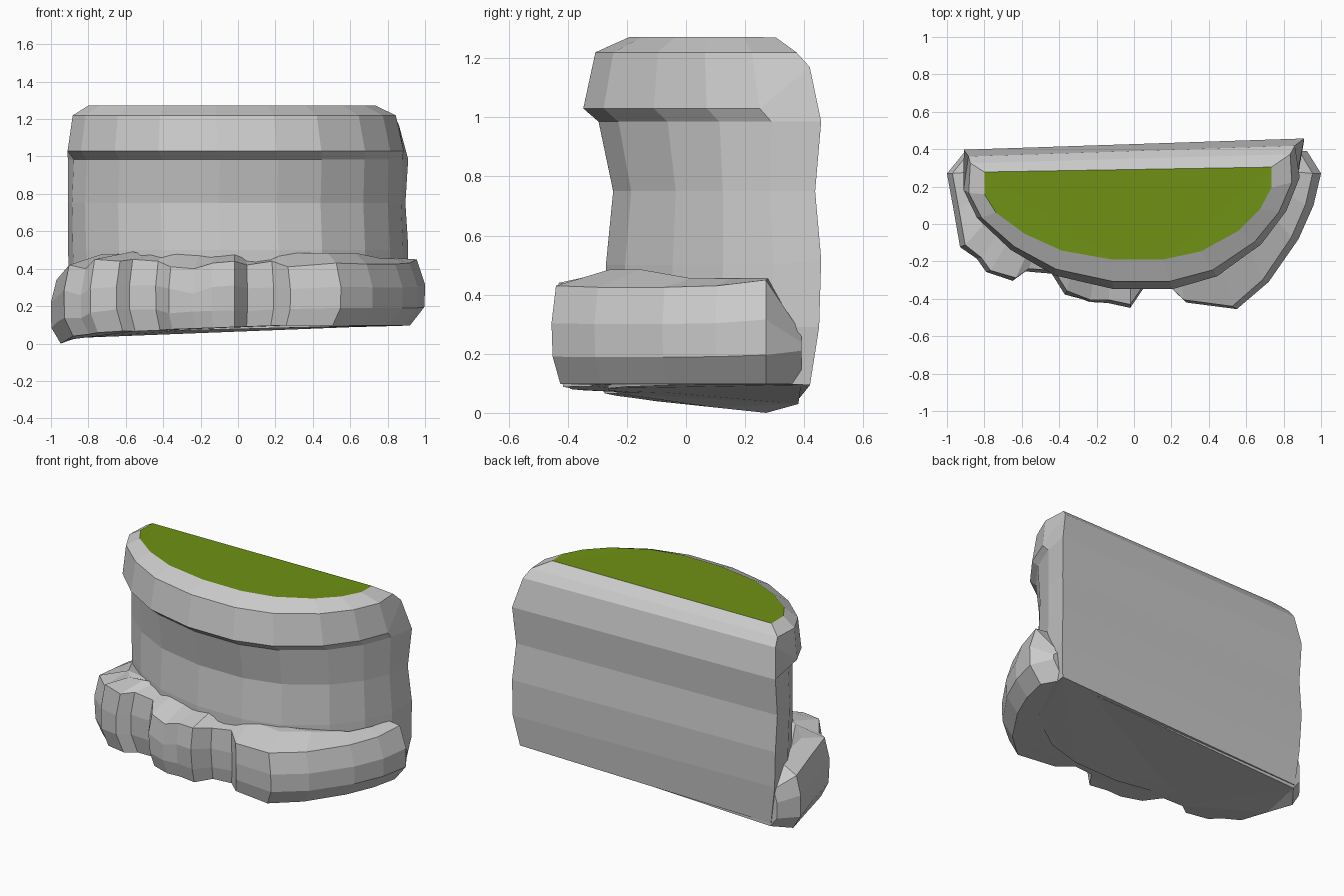
import bpy, bmesh, random

if "Cube" in bpy.data.objects:
    bpy.data.objects.remove(bpy.data.objects["Cube"])

random.seed(4)


def skin(name, rings, cap_first=True, cap_last=True):
    """Loft closed rings of equal length into one flat-shaded mesh."""
    bm = bmesh.new()
    vs = [[bm.verts.new(p) for p in r] for r in rings]
    n = len(vs[0])
    for a, b in zip(vs, vs[1:]):
        for i in range(n):
            j = (i + 1) % n
            bm.faces.new((a[i], a[j], b[j], b[i]))
    if cap_first:
        bm.faces.new(vs[0][::-1])
    if cap_last:
        bm.faces.new(vs[-1])
    caps = [f for f in bm.faces if len(f.verts) > 4]
    bmesh.ops.triangulate(bm, faces=caps)
    if len(rings) > 1:
        bmesh.ops.recalc_face_normals(bm, faces=bm.faces[:])
    me = bpy.data.meshes.new(name)
    bm.to_mesh(me)
    bm.free()
    ob = bpy.data.objects.new(name, me)
    bpy.context.collection.objects.link(ob)
    return ob


# D-shaped plan: u across the width, v from back wall (0) to front (1)
plan = [(-1, 0), (-1, .25), (-.92, .46), (-.72, .70), (-.46, .89), (-.11, .99),
        (.245, .99), (.51, .90), (.77, .68), (.92, .45), (1, .22), (1, 0)]


def d_ring(z_front, z_back, x_left, x_right, y_front, y_back,
           squeeze=1, skew=.033, tilt=0):
    pts = []
    for u, v in plan:
        x = (x_left + x_right) / 2 + u * (x_right - x_left) / 2 * (squeeze if v else 1)
        yb = y_back + skew * (x - .9)
        z = (z_back if v == 0 else z_front) + tilt * (x - .9)
        pts.append((x, yb - v * (yb - y_front), z))
    return pts


# Wall body with overhanging rim, bottom to top
levels = [
    (.10, .095, -.87, .88, -.27, .42, .97, .02, .025),
    (.29, .29, -.90, .91, -.275, .45, .97),
    (.50, .52, -.91, .91, -.278, .457, .97),
    (.75, .75, -.91, .895, -.253, .437, .975),
    (.985, .985, -.91, .91, -.303, .457, .965),
    (1.03, 1.17, -.885, .86, -.355, .42, 1.03),
    (1.22, 1.22, -.875, .835, -.313, .375, 1.01, .028),
    (1.272, 1.27, -.80, .735, -.195, .307, 1, .017),
]
rings = [d_ring(*lv) for lv in levels]
skin("wall_body", rings, cap_last=False)

# Green top
top = skin("grass_top", [rings[-1]], cap_first=False)
if top.data.polygons[0].normal.z < 0:
    top.data.flip_normals()
green = bpy.data.materials.new("grass_green")
green.diffuse_color = (.16, .285, .007, 1)
green.use_nodes = True
green.node_tree.nodes["Principled BSDF"].inputs["Base Color"].default_value = green.diffuse_color
top.data.materials.append(green)

# Lumpy rock skirt: outline x, y and shoulder height
rock = [
    (-.91, .38, .27), (-1, .27, .34), (-.965, .08, .38), (-.93, -.12, .42),
    (-.84, -.19, .40), (-.79, -.26, .45), (-.65, -.30, .44), (-.58, -.25, .45),
    (-.44, -.26, .44), (-.37, -.37, .41), (-.24, -.42, .40), (-.14, -.42, .43),
    (-.02, -.445, .44), (.05, -.345, .42), (.19, -.34, .44), (.28, -.42, .41),
    (.55, -.455, .43), (.72, -.31, .425), (.88, -.08, .425), (.96, .10, .43),
    (1, .27, .45), (.925, .39, .27),
]


def clamp(t):
    return max(0, min(1, t))


def floor_z(x, y):
    z = .097 - .097 * clamp((.25 - x) / 1.15) * (.4 + .6 * clamp((y + .3) / .57))
    return z + (.03 if x < -.8 and y > .35 else 0)


def rock_ring(f, shrink_x, shrink_y):
    """f: height fraction floor to shoulder; shrinks pull toward the middle."""
    pts = []
    for i, (x, y, t) in enumerate(rock):
        j = random.uniform(-.014, .014) if x < .25 and 0 < f < 1 else 0
        z0 = floor_z(x, y)
        if i == len(rock) - 1 and 0 < f < 1:      # right tip tapers to a small nub
            z0 += .09
        yy = y if y > .35 else .3 + (y - .3) * (1 - shrink_y + j)
        k = 1 - shrink_x * (1 if x > 0 else .65)
        pts.append((x * k, yy, z0 + f * (t - z0) + j))
    return pts


def inner_ring():
    """Top ledge meeting the wall body."""
    pts = []
    for i, (x, y, t) in enumerate(rock):
        end = i in (0, len(rock) - 1)
        lump = random.uniform(-.02, .02) if x < .2 else .01
        z = t if end else .475 + lump - (.06 if x < -.9 else 0) - (.03 if x > .85 else 0)
        pts.append((x * .87, y if end else .3 + (y - .3) * .74, z))
    return pts


skin("rock_base", [rock_ring(0, .08, .04), rock_ring(.28, .003, .005),
                   rock_ring(.62, 0, 0), rock_ring(1, .045, .02), inner_ring()])
